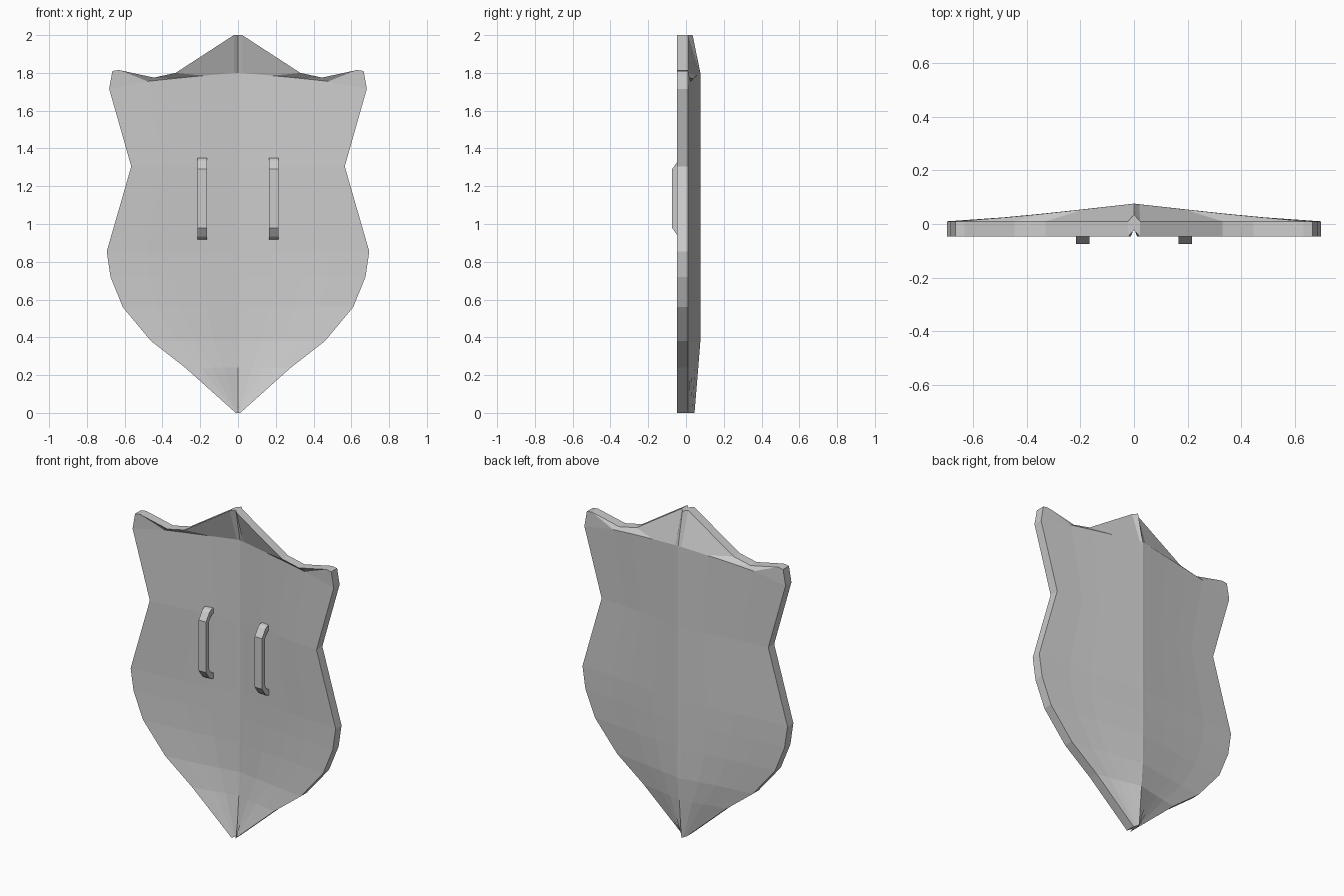
import bpy, bmesh

if "Cube" in bpy.data.objects:
    bpy.data.objects.remove(bpy.data.objects["Cube"])

RIM_Y, THICK = 0.01, 0.057


def finish(bm, name):
    bmesh.ops.recalc_face_normals(bm, faces=bm.faces)
    me = bpy.data.meshes.new(name)
    bm.to_mesh(me)
    bm.free()
    ob = bpy.data.objects.new(name, me)
    bpy.context.collection.objects.link(ob)
    return ob


# Shield cross-section: fraction of half width, fraction of ridge height
section = [(0, 1), (0.03, 0.96), (0.27, 0.68), (0.5, 0.42), (0.7, 0.22), (1, 0)]

# Crest edge and shoulder row, centre to side (x, y, z)
crest = [(0, 0.035, 2.0), (0.022, RIM_Y, 2.0), (0.33, RIM_Y, 1.80),
         (0.445, RIM_Y, 1.775), (0.63, RIM_Y, 1.815), (0.665, RIM_Y, 1.81)]
shoulder_z = [1.80, 1.80, 1.785, 1.77, 1.755, 1.715]
shoulder = [(0.682 * f, RIM_Y + 0.066 * h, z)
            for (f, h), z in zip(section, shoulder_z)]
rows = [crest, shoulder]

# Remaining rows: half width, height, ridge depth
for w, z, ridge in [(0.565, 1.305, 0.076), (0.695, 0.855, 0.076),
                    (0.675, 0.72, 0.076), (0.61, 0.56, 0.076),
                    (0.46, 0.38, 0.076), (0.28, 0.24, 0.065),
                    (0.012, 0.0, 0.045)]:
    rows.append([(w * f, RIM_Y + (ridge - RIM_Y) * h, z) for f, h in section])

# Shield body: ridged sheet, given a straight thickness toward the front
bm = bmesh.new()
grid = []
for row in rows:
    full = [(-x, y, z) for x, y, z in reversed(row[1:])] + row
    grid.append([bm.verts.new(p) for p in full])
for a, b in zip(grid, grid[1:]):
    for i in range(len(a) - 1):
        bm.faces.new((a[i], a[i + 1], b[i + 1], b[i]))
geo = bmesh.ops.extrude_face_region(bm, geom=bm.faces[:], use_keep_orig=True)
moved = [g for g in geo["geom"] if isinstance(g, bmesh.types.BMVert)]
bmesh.ops.translate(bm, verts=moved, vec=(0, -THICK, 0))
finish(bm, "shield_body")

# Grip handles: bent bars swept from outer and inner side profiles (y, z)
outer = [(0.01, 0.915), (-0.025, 0.922), (-0.042, 0.935), (-0.074, 0.98),
         (-0.074, 1.29), (-0.042, 1.335), (-0.025, 1.347), (0.01, 1.352)]
inner = [(0.01, 0.95), (-0.015, 0.955), (-0.028, 0.965), (-0.045, 0.99),
         (-0.045, 1.28), (-0.028, 1.305), (-0.015, 1.315), (0.01, 1.32)]
for side, label in ((-1, "left"), (1, "right")):
    bm = bmesh.new()
    rings = []
    for (yo, zo), (yi, zi) in zip(outer, inner):
        x0, x1 = side * 0.19 - 0.025, side * 0.19 + 0.025
        rings.append([bm.verts.new(p) for p in
                      ((x0, yo, zo), (x1, yo, zo), (x1, yi, zi), (x0, yi, zi))])
    for a, b in zip(rings, rings[1:]):
        for i in range(4):
            j = (i + 1) % 4
            bm.faces.new((a[i], a[j], b[j], b[i]))
    bm.faces.new(rings[0])
    bm.faces.new(rings[-1])
    finish(bm, "grip_handle_" + label)
